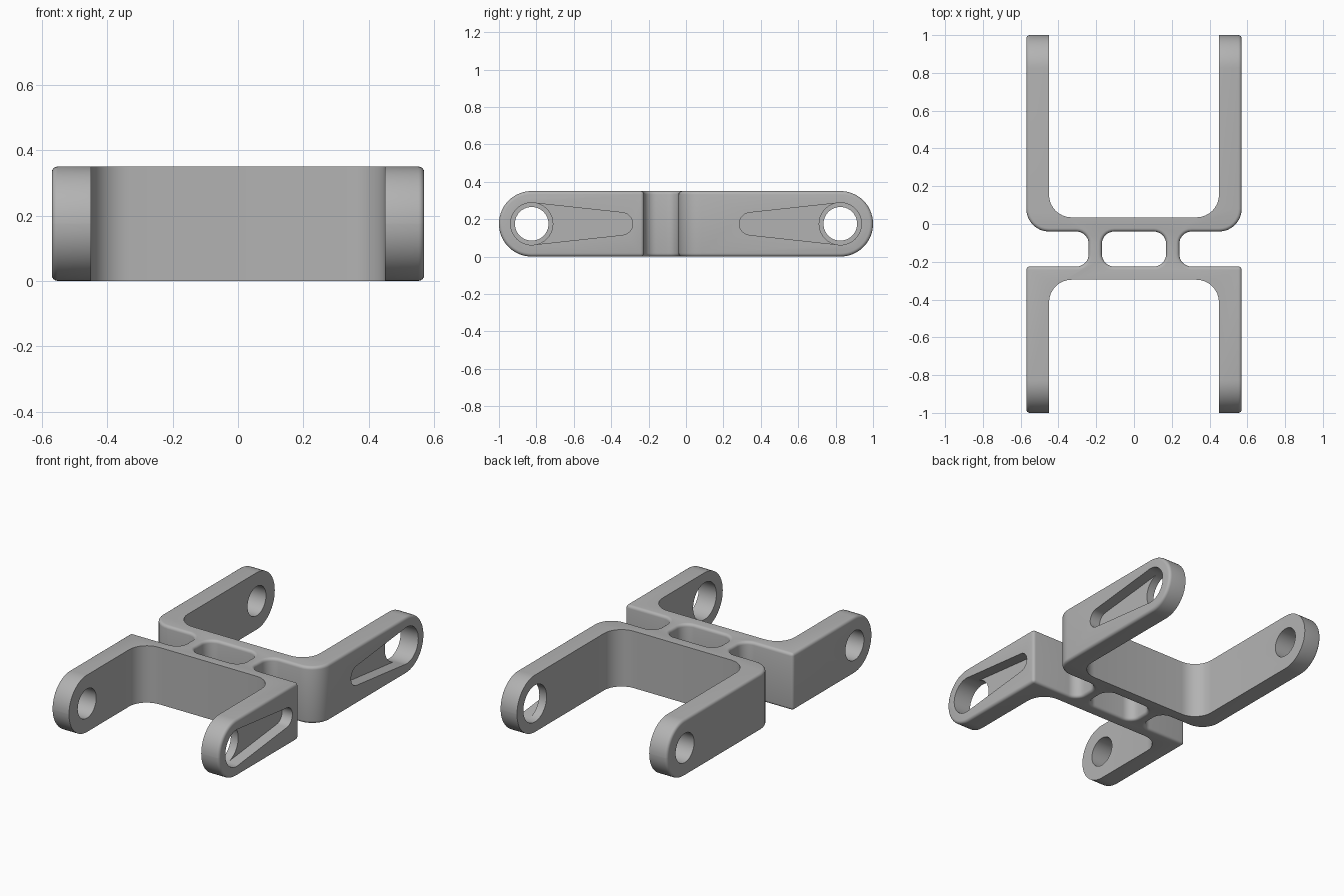
import bpy, bmesh, math
from mathutils import Vector

if "Cube" in bpy.data.objects:
    bpy.data.objects.remove(bpy.data.objects["Cube"])

H = 0.35            # height
ARM_IN, ARM_OUT = 0.45, 0.57
PIVOT = 0.825       # pivot hole distance along y


def arc(cx, cy, r, a0, a1, n=8):
    """Points of an arc, angles in degrees."""
    return [(cx + r * math.cos(math.radians(a0 + (a1 - a0) * i / n)),
             cy + r * math.sin(math.radians(a0 + (a1 - a0) * i / n))) for i in range(n + 1)]


def prism(bm, pts, offset):
    """Extrude a closed loop of 3D points along an offset."""
    face = bm.faces.new([bm.verts.new(p) for p in pts])
    ext = bmesh.ops.extrude_face_region(bm, geom=[face])
    bmesh.ops.translate(bm, vec=offset, verts=[v for v in ext["geom"] if isinstance(v, bmesh.types.BMVert)])
    bmesh.ops.recalc_face_normals(bm, faces=bm.faces[:])


def to_object(bm, name):
    mesh = bpy.data.meshes.new(name)
    bm.to_mesh(mesh)
    bm.free()
    obj = bpy.data.objects.new(name, mesh)
    bpy.context.collection.objects.link(obj)
    return obj


# Right half of the plan: back fork, strut with fillets, front fork
back, front, r = -0.04, -0.225, 0.065
outline = [(0, 0.035)]
outline += arc(0.33, 0.155, 0.12, -90, 0)               # back inner corner
outline += [(ARM_IN, 1), (ARM_OUT, 1)]
outline += arc(0.45, 0.08, 0.12, 0, -90)                # back outer corner
outline += arc(0.24 + r, back - r, r, 90, 180)          # strut outside
outline += arc(0.24 + r, front + r, r, 180, 270)
outline += [(ARM_OUT, front), (ARM_OUT, -1), (ARM_IN, -1)]
outline += arc(0.33, -0.415, 0.12, 0, 90)               # front inner corner
outline += [(0, -0.295), (0, front)]
outline += arc(0.17 - r, front + r, r, -90, 0)          # centre window
outline += arc(0.17 - r, back - r, r, 0, 90)
outline += [(0, back)]

bm = bmesh.new()
prism(bm, [(x, y, 0) for x, y in outline], Vector((0, 0, H)))

# Fully round the arm ends
ends = [e for e in bm.edges if all(abs(abs(v.co.y) - 1) < 1e-4 for v in e.verts)
        and abs(e.verts[0].co.z - e.verts[1].co.z) < 1e-4]
bmesh.ops.bevel(bm, geom=ends, offset=H / 2 - 0.0005, segments=14, profile=0.5, affect='EDGES')

# Open the middle and mirror to the left half
mid = [f for f in bm.faces if all(abs(v.co.x) < 1e-5 for v in f.verts)]
bmesh.ops.delete(bm, geom=mid, context='FACES')
dup = bmesh.ops.duplicate(bm, geom=bm.verts[:] + bm.edges[:] + bm.faces[:])["geom"]
for v in dup:
    if isinstance(v, bmesh.types.BMVert):
        v.co.x *= -1
bmesh.ops.reverse_faces(bm, faces=[f for f in dup if isinstance(f, bmesh.types.BMFace)])
bmesh.ops.remove_doubles(bm, verts=bm.verts[:], dist=1e-5)
bmesh.ops.recalc_face_normals(bm, faces=bm.faces[:])


# Soften all outer edges, leaving the insides of the forks crisp
def inside_fork(e):
    return all(abs(v.co.x) < ARM_IN + 1e-3 and (v.co.y > 0.03 or v.co.y < -0.29) for v in e.verts)


def crosses_arm(e):
    a, b = (v.co for v in e.verts)
    return abs(a.x - b.x) > 0.1 and max(abs(a.y), abs(b.y)) > 0.5


soft = [e for e in bm.edges if len(e.link_faces) == 2 and e.calc_face_angle(0) > math.radians(40)
        and not inside_fork(e) and not crosses_arm(e)]
bmesh.ops.bevel(bm, geom=soft, offset=0.02, segments=4, profile=0.5, affect='EDGES', clamp_overlap=True)
body = to_object(bm, "double_fork_bracket")

# Cutters: small bores on the left, larger bores and tapered pockets on the right
cutters = []


def cut(name, loop, x0, x1):
    b = bmesh.new()
    prism(b, [(x0, y, z) for y, z in loop], Vector((x1 - x0, 0, 0)))
    c = to_object(b, name)
    c.hide_render = True
    cutters.append(c)


for s in (1, -1):
    cut("left_bore", arc(s * PIVOT, H / 2, 0.09, 0, 360, 40)[:-1], -0.7, -0.3)
    cut("right_bore", arc(s * PIVOT, H / 2, 0.113, 0, 360, 40)[:-1], 0.3, 0.7)
    t = math.degrees(math.acos((0.113 - 0.06) / (PIVOT - 0.345)))
    taper = arc(-PIVOT, H / 2, 0.112, t, 360 - t, 30) + arc(-0.345, H / 2, 0.06, -t, t, 14)
    cut("right_pocket", [(-s * y, z) for y, z in taper], 0.50, 0.7)

for c in cutters:
    m = body.modifiers.new(c.name, 'BOOLEAN')
    m.operation, m.solver, m.object = 'DIFFERENCE', 'EXACT', c
bpy.context.view_layer.update()
done = bpy.data.meshes.new_from_object(body.evaluated_get(bpy.context.evaluated_depsgraph_get()))
body.modifiers.clear()
body.data = done
for c in cutters:
    bpy.data.objects.remove(c)

# Grey finish and smooth shading
grey = bpy.data.materials.new("grey")
grey.diffuse_color = (0.45, 0.45, 0.45, 1)
grey.use_nodes = True
grey.node_tree.nodes["Principled BSDF"].inputs["Base Color"].default_value = grey.diffuse_color
body.data.materials.clear()
body.data.materials.append(grey)
bpy.context.view_layer.objects.active = body
body.select_set(True)
bpy.ops.object.shade_smooth_by_angle(angle=math.radians(30))
